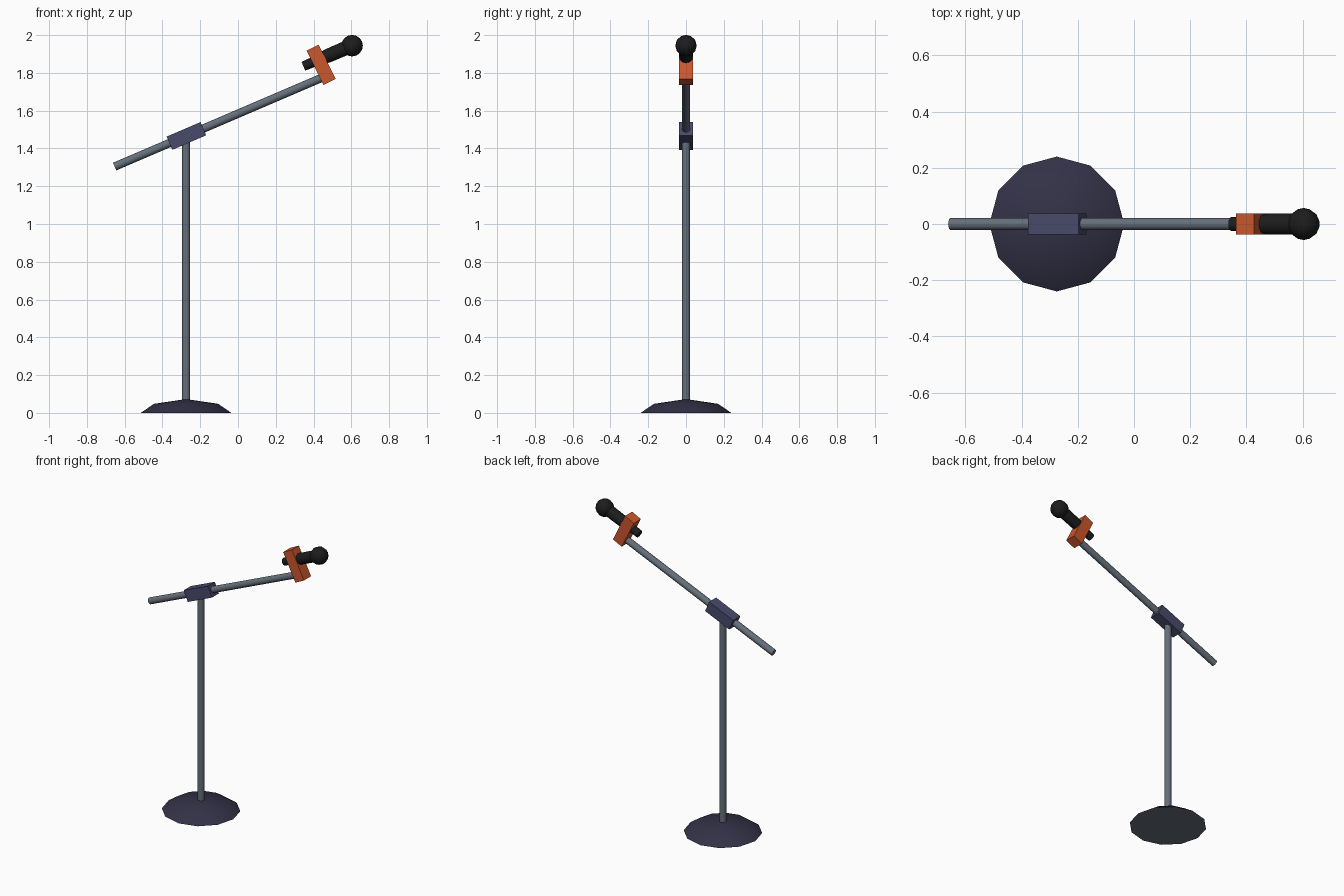
import bpy, bmesh, math
from mathutils import Matrix, Vector

if "Cube" in bpy.data.objects:
    bpy.data.objects.remove(bpy.data.objects["Cube"])

TILT = math.radians(23.2)


def material(name, rgb):
    m = bpy.data.materials.new(name)
    m.diffuse_color = (*rgb, 1)
    m.use_nodes = True
    m.node_tree.nodes["Principled BSDF"].inputs["Base Color"].default_value = m.diffuse_color
    return m


STEEL = material("grey steel", (0.13, 0.16, 0.195))
BASE = material("dark violet", (0.033, 0.031, 0.062))
CLAMP = material("slate blue", (0.065, 0.069, 0.145))
ORANGE = material("orange", (0.60, 0.095, 0.026))
BLACK = material("black", (0.012, 0.012, 0.012))


def finish(name, bm, mats, matrix, smooth=True):
    bmesh.ops.recalc_face_normals(bm, faces=bm.faces)
    me = bpy.data.meshes.new(name)
    bm.to_mesh(me)
    bm.free()
    ob = bpy.data.objects.new(name, me)
    bpy.context.collection.objects.link(ob)
    for m in mats:
        me.materials.append(m)
    ob.matrix_world = matrix
    if smooth:
        bpy.ops.object.select_all(action='DESELECT')
        ob.select_set(True)
        bpy.context.view_layer.objects.active = ob
        bpy.ops.object.shade_smooth_by_angle(angle=math.radians(48))
    return ob


def lathe(name, profile, sides, mats, matrix, bottom_slot=0):
    """Stack of (radius, height) rings along local z, capped at both ends."""
    bm = bmesh.new()
    rings = [[bm.verts.new((r * math.cos(math.tau * i / sides),
                            r * math.sin(math.tau * i / sides), z))
              for i in range(sides)] for r, z in profile]
    for a, b in zip(rings, rings[1:]):
        for i in range(sides):
            j = (i + 1) % sides
            bm.faces.new((a[i], a[j], b[j], b[i]))
    bm.faces.new(rings[0][::-1]).material_index = bottom_slot
    bm.faces.new(rings[-1])
    return finish(name, bm, mats, matrix)


def block(name, size, centre, angle, mat):
    bm = bmesh.new()
    bmesh.ops.create_cube(bm, size=1)
    bmesh.ops.scale(bm, vec=size, verts=bm.verts)
    frame = Matrix.Translation(centre) @ Matrix.Rotation(-angle, 4, 'Y')
    return finish(name, bm, [mat], frame, smooth=False)


def along(start):
    """Frame at start whose local z runs up the tilted boom direction."""
    return Matrix.Translation(start) @ Matrix.Rotation(math.pi / 2 - TILT, 4, 'Y')


PX = -0.275

# weighted foot, with a grey underside
lathe("base", [(0.24, 0), (0.17, 0.048), (0.021, 0.07)], 12, [BASE, STEEL],
      Matrix.Translation((PX, 0, 0)), bottom_slot=1)

# upright pole
lathe("pole", [(0.022, 0.06), (0.022, 1.45)], 12, [STEEL], Matrix.Translation((PX, 0, 0)))

# tilted boom and its clamp
lathe("boom", [(0.022, 0), (0.022, 1.19)], 12, [STEEL], along((-0.653, 0, 1.304)))
block("boom_clamp", (0.195, 0.075, 0.076), (-0.273, 0, 1.466), TILT, CLAMP)

# microphone holder
block("mic_holder", (0.072, 0.075, 0.203), (0.44, 0, 1.843), math.radians(26.5), ORANGE)

# microphone handle and ball head
lathe("mic_handle", [(0.025, 0), (0.028, 0.08), (0.037, 0.14), (0.038, 0.27)], 12,
      [BLACK], along((0.346, 0, 1.835)))
bm = bmesh.new()
bmesh.ops.create_uvsphere(bm, u_segments=12, v_segments=8, radius=0.057)
finish("mic_head", bm, [BLACK], along((0.604, 0, 1.944)))
